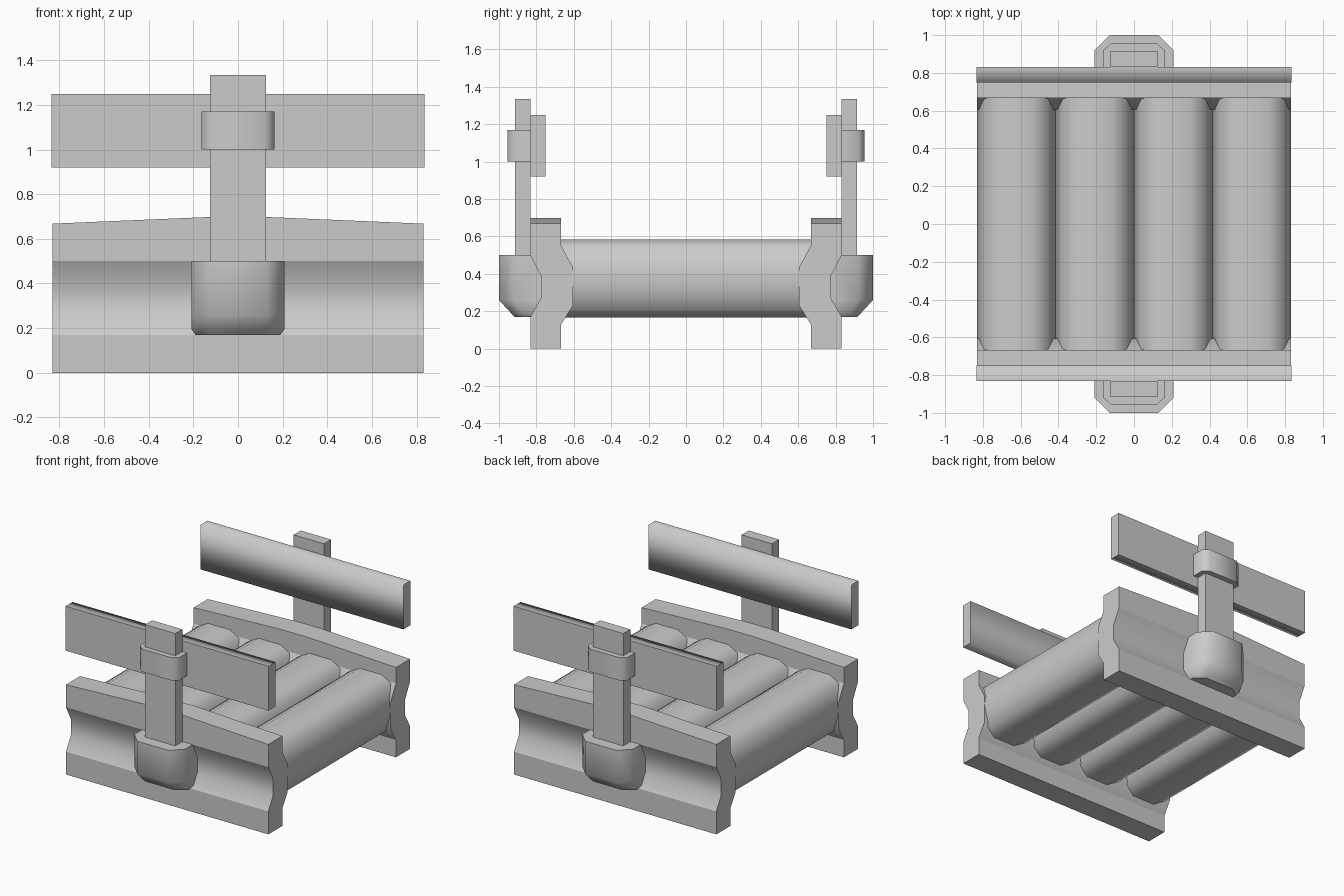
import bpy, bmesh

if "Cube" in bpy.data.objects:
    bpy.data.objects.remove(bpy.data.objects["Cube"])


def loft(name, rings, soft=()):
    """Skin rings of points and cap both ends; lines through 'soft' indices shade smooth."""
    bm = bmesh.new()
    vs = [[bm.verts.new(p) for p in ring] for ring in rings]
    n = len(vs[0])
    for a, b in zip(vs, vs[1:]):
        for i in range(n):
            j = (i + 1) % n
            bm.faces.new((a[i], a[j], b[j], b[i]))
    bm.faces.new(vs[0])
    bm.faces.new(vs[-1])
    bmesh.ops.recalc_face_normals(bm, faces=bm.faces)
    for f in bm.faces:
        f.smooth = True
    # sharp cap outlines and hard lengthwise edges
    for ring in (vs[0], vs[-1]):
        for i in range(n):
            bm.edges.get((ring[i], ring[(i + 1) % n])).smooth = False
    for a, b in zip(vs, vs[1:]):
        for i in range(n):
            if i not in soft:
                bm.edges.get((a[i], b[i])).smooth = False
    me = bpy.data.meshes.new(name)
    bm.to_mesh(me)
    bm.free()
    ob = bpy.data.objects.new(name, me)
    bpy.context.collection.objects.link(ob)
    return ob


def plan(z, half, y_in, y_side, half_out, y_out, s):
    """Horizontal outline with chamfered outer corners on side s."""
    pts = [(-half, y_in), (-half, y_side), (-half_out, y_out),
           (half_out, y_out), (half, y_side), (half, y_in)]
    return [(x, s * y, z) for x, y in pts]


def box_ring(z, x, y0, y1, s):
    return [(-x, s * y0, z), (x, s * y0, z), (x, s * y1, z), (-x, s * y1, z)]


# logs of the deck
upper = [(0.208, 0), (0.195, 0.07), (0.17, 0.165), (0.09, 0.208)]
section = (upper + [(-x, z) for x, z in reversed(upper)]
           + [(-x, -z) for x, z in upper[1:]]
           + [(x, -z) for x, z in reversed(upper[1:])])
for k in range(4):
    cx = -0.624 + 0.416 * k
    loft(f"deck_log_{k + 1}",
         [[(cx + x, y, 0.375 + z) for x, z in section] for y in (-0.69, 0.69)],
         soft=range(len(section)))

for s, side in ((-1, "front"), (1, "back")):
    # grooved side beam, slightly higher in the middle
    rings = []
    for x, top in ((-0.832, 0.668), (-0.125, 0.698), (0.125, 0.698), (0.832, 0.668)):
        prof = [(0.667, 0), (0.667, 0.13), (0.605, 0.23), (0.605, 0.435),
                (0.667, 0.55), (0.667, top), (0.832, top), (0.832, 0.5),
                (0.775, 0.39), (0.775, 0.27), (0.832, 0.17), (0.832, 0)]
        rings.append([(x, s * y, z) for y, z in prof])
    loft(f"{side}_beam", rings, soft=(2, 3, 8, 9))

    # handrail plank with softly shaded inner face
    rail = [(0.75, 0.92), (0.75, 1.25), (0.832, 1.25), (0.832, 0.92)]
    loft(f"{side}_rail", [[(x, s * y, z) for y, z in rail] for x in (-0.835, 0.835)],
         soft=(0, 1))

    # upright post
    loft(f"{side}_post", [box_ring(z, 0.125, 0.832, 0.915, s) for z in (0.45, 1.335)])

    # band tying the rail to the post
    loft(f"{side}_band", [plan(z, 0.163, 0.825, 0.92, 0.122, 0.955, s) for z in (1.0, 1.17)],
         soft=(1, 2, 3, 4))

    # rounded socket holding the post
    loft(f"{side}_socket", [
        plan(0.17, 0.19, 0.76, 0.86, 0.12, 0.915, s),
        plan(0.195, 0.208, 0.76, 0.88, 0.13, 0.94, s),
        plan(0.26, 0.208, 0.76, 0.92, 0.13, 1.0, s),
        plan(0.5, 0.208, 0.76, 0.92, 0.13, 1.0, s)], soft=(1, 2, 3, 4))
